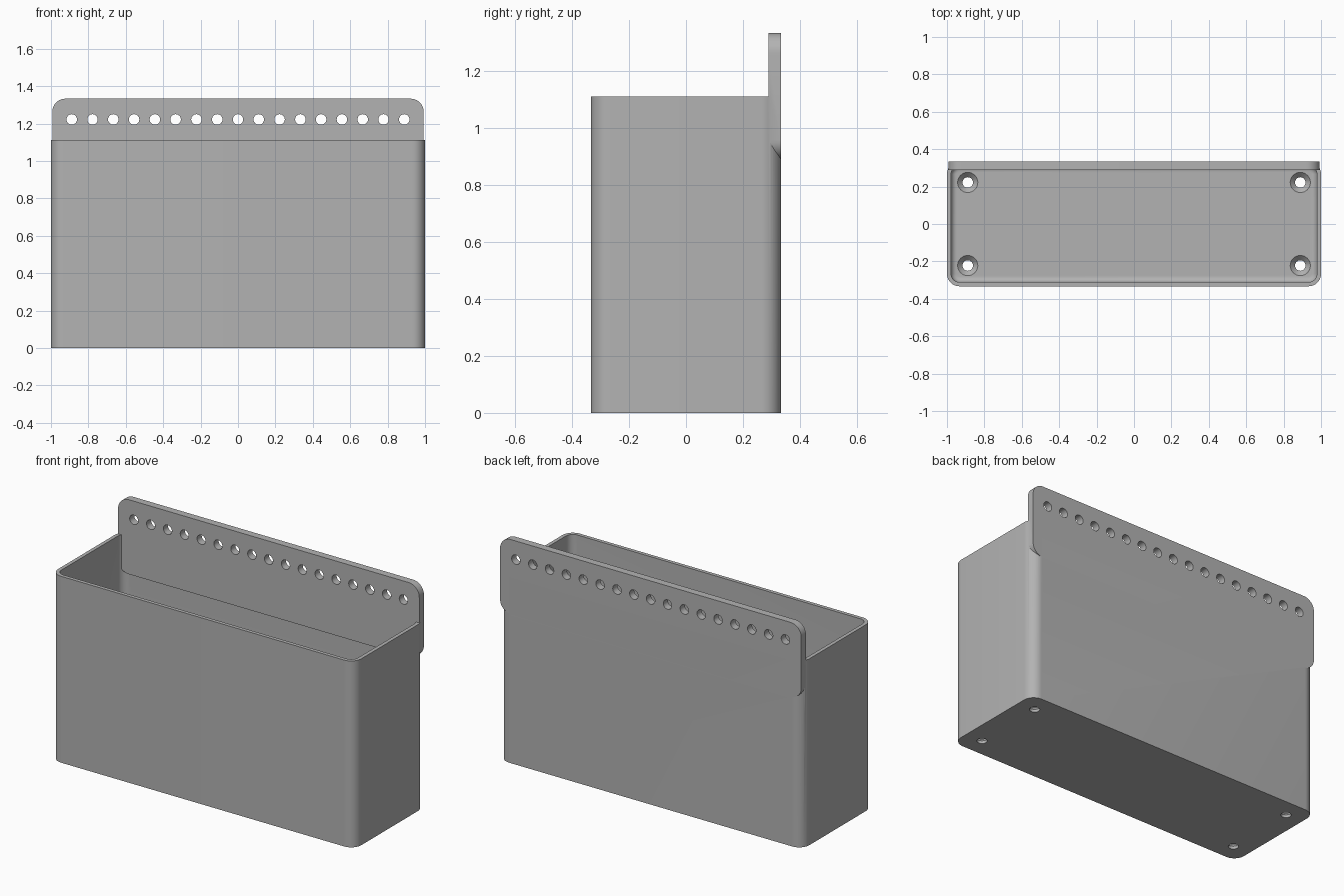
import bpy, bmesh, math
from mathutils import Matrix, Vector

cube = bpy.data.objects.get("Cube")
if cube:
    bpy.data.objects.remove(cube)

WIDTH, DEPTH, HEIGHT = 1.0, 0.333, 1.111   # half width, half depth, rim height
WALL, FLOOR, CORNER, FILLET = 0.022, 0.044, 0.067, 0.03
HOLE_X, HOLE_Y, HOLE_R = 0.889, 0.222, 0.028

grey = bpy.data.materials.new("plain grey")
grey.use_nodes = True
colour = (0.45, 0.45, 0.45, 1)
grey.diffuse_color = colour
grey.node_tree.nodes["Principled BSDF"].inputs["Base Color"].default_value = colour


def rounded_rect(hx, hy, r, steps=10):
    """Counter-clockwise outline of a rectangle with round corners."""
    points = []
    for i, (sx, sy) in enumerate([(1, 1), (-1, 1), (-1, -1), (1, -1)]):
        for k in range(steps + 1):
            a = math.pi / 2 * (i + k / steps)
            points.append((sx * (hx - r) + r * math.cos(a),
                           sy * (hy - r) + r * math.sin(a)))
    return points


def loft(name, rings):
    """Closed solid skinned through rings of equal point count."""
    bm = bmesh.new()
    loops = [[bm.verts.new(p) for p in ring] for ring in rings]
    for a, b in zip(loops, loops[1:]):
        for i in range(len(a)):
            j = (i + 1) % len(a)
            bm.faces.new((a[i], a[j], b[j], b[i]))
    bm.faces.new(loops[0][::-1])
    bm.faces.new(loops[-1])
    bmesh.ops.recalc_face_normals(bm, faces=bm.faces)
    mesh = bpy.data.meshes.new(name)
    bm.to_mesh(mesh)
    bm.free()
    mesh.materials.append(grey)
    obj = bpy.data.objects.new(name, mesh)
    bpy.context.collection.objects.link(obj)
    return obj


def box_ring(inset, z):
    return [(x, y, z) for x, y in
            rounded_rect(WIDTH - inset, DEPTH - inset, CORNER - inset)]


def disc(x, y, z, r, n=32):
    return [(x + r * math.cos(math.tau * k / n),
             y + r * math.sin(math.tau * k / n), z) for k in range(n)]


def combine(target, tool, operation):
    """Apply a boolean and discard the tool."""
    mod = target.modifiers.new("combine", "BOOLEAN")
    mod.operation, mod.solver, mod.object = operation, "EXACT", tool
    bpy.context.view_layer.objects.active = target
    bpy.ops.object.modifier_apply(modifier=mod.name)
    bpy.data.objects.remove(tool)


# open box with a fillet around the inside of the floor
rings = [box_ring(0, 0), box_ring(0, HEIGHT), box_ring(WALL, HEIGHT)]
for k in range(7):
    a = math.pi / 2 * k / 6
    rings.append(box_ring(WALL + FILLET * (1 - math.cos(a)),
                          FLOOR + FILLET * (1 - math.sin(a))))
box = loft("box", rings)

# upright back plate, centred on the rim height
outline = rounded_rect(0.993, 0.222, 0.07)
plate = loft("back_plate", [[(x, y, HEIGHT + z) for x, z in outline]
                            for y in (DEPTH - 0.044, DEPTH)])
combine(box, plate, "UNION")

# row of holes along the top of the plate
turn = Matrix.Rotation(math.pi / 2, 3, "X")
for i in range(17):
    x = HOLE_X * (i / 8 - 1)
    rod = loft("hole_cutter", [[turn @ Vector(p) + Vector((0, 0, 1.222))
                                for p in disc(x, 0, z, HOLE_R)]
                               for z in (-0.4, -0.2)])
    combine(box, rod, "DIFFERENCE")

# countersunk screw holes in the floor
for x in (-HOLE_X, HOLE_X):
    for y in (-HOLE_Y, HOLE_Y):
        profile = [(-0.05, HOLE_R), (FLOOR - 0.027, HOLE_R),
                   (FLOOR, 0.054), (FLOOR + 0.05, 0.054)]
        screw = loft("screw_cutter", [disc(x, y, z, r) for z, r in profile])
        combine(box, screw, "DIFFERENCE")

# smooth the round corners, keep hard edges crisp
box.name = "wall_box"
bpy.ops.object.select_all(action="DESELECT")
box.select_set(True)
bpy.context.view_layer.objects.active = box
bpy.ops.object.shade_smooth_by_angle(angle=math.radians(30))
